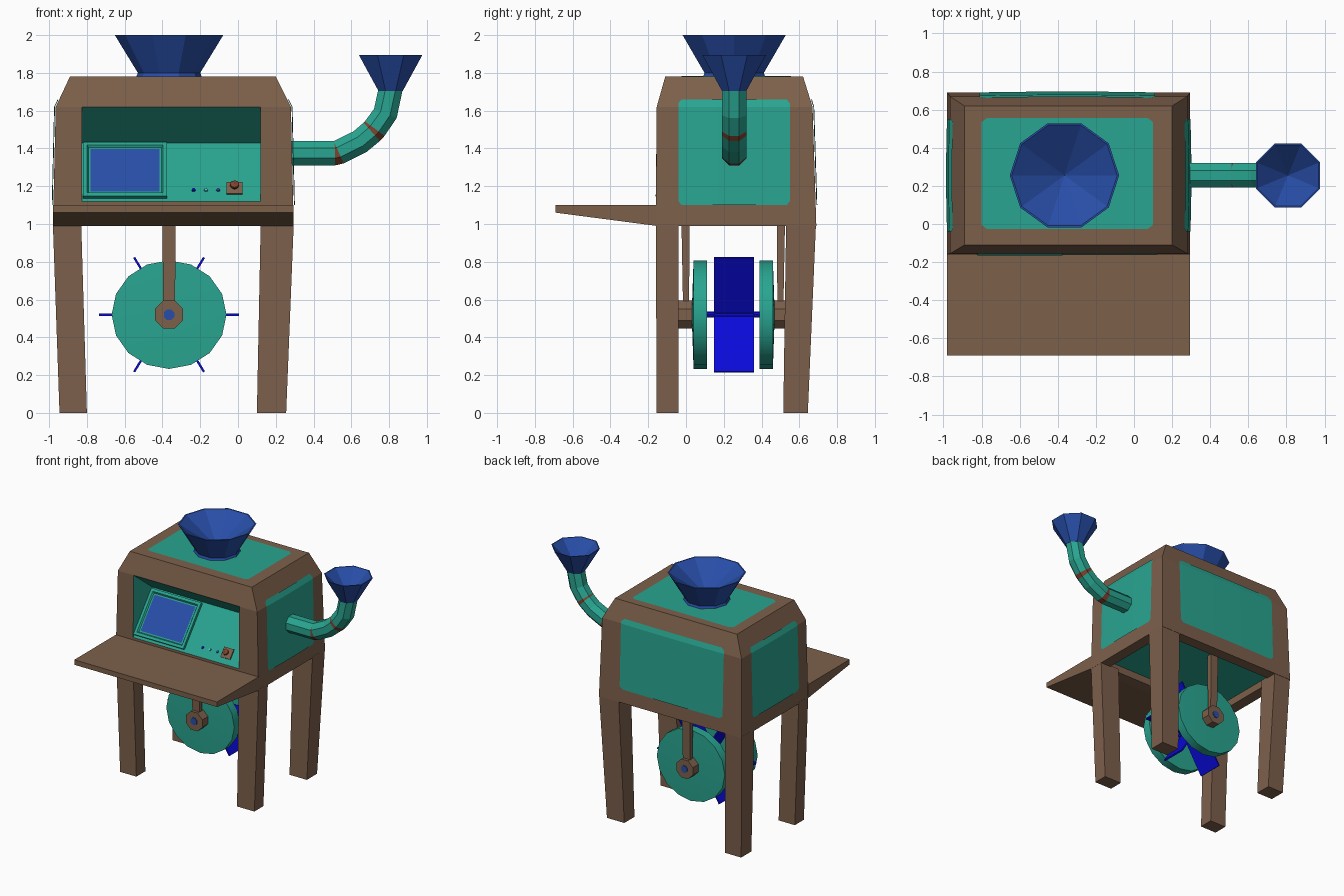
import bpy, bmesh, math
from mathutils import Vector, Matrix

if "Cube" in bpy.data.objects:
    bpy.data.objects.remove(bpy.data.objects["Cube"])


def material(name, rgb):
    m = bpy.data.materials.new(name)
    m.diffuse_color = (*rgb, 1)
    m.use_nodes = True
    m.node_tree.nodes["Principled BSDF"].inputs["Base Color"].default_value = m.diffuse_color
    return m


BROWN = material("brown wood", (0.205, 0.117, 0.07))
TEAL = material("teal metal", (0.022, 0.376, 0.28))
BLUE = material("blue", (0.021, 0.076, 0.39))
VIVID = material("vivid blue", (0.003, 0.003, 0.70))
RUST = material("rust red", (0.22, 0.055, 0.028))
CYAN = material("pale cyan", (0.08, 0.55, 0.55))


def finish(name, bm, mats, matrix=None, normals=True):
    bmesh.ops.remove_doubles(bm, verts=bm.verts, dist=1e-5)
    if normals:
        bmesh.ops.recalc_face_normals(bm, faces=bm.faces)
    me = bpy.data.meshes.new(name)
    bm.to_mesh(me)
    bm.free()
    for m in mats:
        me.materials.append(m)
    ob = bpy.data.objects.new(name, me)
    bpy.context.collection.objects.link(ob)
    if matrix:
        ob.matrix_world = matrix
    return ob


def skin(name, rings, mats, caps=True, matrix=None, rule=None):
    """Join rings of equal point count; rule(i) gives the material of band i."""
    bm = bmesh.new()
    vs = [[bm.verts.new(p) for p in r] for r in rings]
    n = len(vs[0])
    for i in range(len(vs) - 1):
        for k in range(n):
            f = bm.faces.new((vs[i][k], vs[i][(k + 1) % n], vs[i + 1][(k + 1) % n], vs[i + 1][k]))
            f.material_index = rule(i) if rule else 0
    if caps:
        bm.faces.new(vs[0])
        bm.faces.new(vs[-1])
    return finish(name, bm, mats, matrix)


def rect(z, x0, x1, y0, y1):
    return [(x0, y0, z), (x1, y0, z), (x1, y1, z), (x0, y1, z)]


def lathe(name, prof, n, loc, mat, axis='Z', phase=0.0, zs=1.0, matrix=None):
    rings = []
    for r, h in prof:
        ring = []
        for k in range(n):
            a = phase + 2 * math.pi * k / n
            c, s = max(r, 1e-7) * math.cos(a), max(r, 1e-7) * math.sin(a) * zs
            ring.append(Vector(loc) + Vector((c, s, h) if axis == 'Z' else (c, h, s)))
        rings.append(ring)
    return skin(name, rings, [mat], caps=False, matrix=matrix)


# ---- Cabinet: tapered brown shell with a teal wedge-shaped recess in front
LEVELS = [(0.99, -0.98, 0.295, -0.16, 0.69), (1.62, -0.965, 0.28, -0.155, 0.67),
          (1.78, -0.89, 0.20, -0.11, 0.62)]
bm = bmesh.new()
R = [[bm.verts.new(p) for p in rect(*l)] for l in LEVELS]
OX0, OX1, OZ0, OZ1 = -0.825, 0.12, 1.12, 1.62
a, b = [bm.verts.new((x, -0.16, OZ0)) for x in (OX0, OX1)]
d, c = [bm.verts.new((x, -0.155, OZ1)) for x in (OX0, OX1)]
e, g = [bm.verts.new((x, 0.09, 1.43)) for x in (OX0, OX1)]
for k in (1, 2, 3):
    m = (k + 1) % 4
    bm.faces.new((R[0][k], R[0][m], R[1][m], R[1][k]))
for k in (1, 2, 3):
    m = (k + 1) % 4
    bm.faces.new((R[1][k], R[1][m], R[2][m], R[2][k]))
bm.faces.new((R[1][0], d, c, R[1][1], R[2][1], R[2][0]))
bm.faces.new(R[2])
bm.faces.new((R[0][0], R[0][1], b, a))
bm.faces.new((R[0][0], a, d, R[1][0]))
bm.faces.new((R[0][1], R[1][1], c, b))
for q in ((a, b, g, e), (e, g, c, d), (a, e, d), (b, c, g)):
    bm.faces.new(q).material_index = 1
bottom = bm.faces.new(R[0][::-1])
bmesh.ops.recalc_face_normals(bm, faces=bm.faces)
bmesh.ops.inset_region(bm, faces=[bottom], thickness=0.13)
bmesh.ops.inset_region(bm, faces=[bottom], thickness=0.001, depth=-0.06)
bottom.material_index = 1
finish("cabinet", bm, [BROWN, TEAL])


# ---- Teal side, back and top panels, slightly bulged
def panel(name, u0, u1, rows, place):
    bm = bmesh.new()
    cols = []
    for t in (0, 0.03, 0.35, 0.65, 0.97, 1):
        trim = 0.02 if t in (0, 1) else 0
        lift = 0.004 + 0.02 * t * (1 - t)
        vals = [rows[0] + trim] + rows[1:-1] + [rows[-1] - trim]
        cols.append([bm.verts.new(place(u0 + (u1 - u0) * t, v, lift)) for v in vals])
    for p, q in zip(cols, cols[1:]):
        for i in range(len(rows) - 1):
            bm.faces.new((p[i], q[i], q[i + 1], p[i + 1]))
    bmesh.ops.recalc_face_normals(bm, faces=bm.faces)
    centre = Vector((-0.345, 0.26, 1.35))
    f = bm.faces[:][2]
    if f.normal.dot(f.calc_center_median() - centre) < 0:
        bmesh.ops.reverse_faces(bm, faces=bm.faces)
    finish(name, bm, [TEAL], normals=False)


def wall(z, i):
    """Cabinet wall position at height z (i is the column of LEVELS)."""
    p, q = (LEVELS[0], LEVELS[1]) if z <= 1.62 else (LEVELS[1], LEVELS[2])
    return p[i] + (q[i] - p[i]) * (z - p[0]) / (q[0] - p[0])


ROWS = [1.10, 1.36, 1.62, 1.66]
panel("right_panel", -0.04, 0.55, ROWS, lambda u, z, l: (wall(z, 2) + l, u, z))
panel("left_panel", -0.04, 0.55, ROWS, lambda u, z, l: (wall(z, 1) - l, u, z))
panel("back_panel", -0.81, 0.11, ROWS, lambda u, z, l: (u, wall(z, 4) + l, z))
panel("top_panel", -0.80, 0.10, [-0.025, 0.255, 0.555], lambda u, v, l: (u, v, 1.779 + l * 0.4))

# ---- Front shelf with sloping underside
skin("front_shelf", [[(x, -0.69, 1.06), (x, -0.69, 1.10), (x, -0.155, 1.10), (x, -0.155, 0.99)]
                     for x in (-0.98, 0.295)], [BROWN])

# ---- Four tapered legs
for xn, xb, xt in (("left", (-0.945, -0.80), (-0.98, -0.83)), ("right", (0.10, 0.255), (0.12, 0.295))):
    for yn, yb, yt in (("front", (-0.155, -0.04), (-0.16, -0.04)), ("back", (0.515, 0.645), (0.53, 0.688))):
        skin(f"{yn}_{xn}_leg", [rect(0, *xb, *yb), rect(1.0, *xt, *yt)], [BROWN])

# ---- Main hopper and pipe funnel
lathe("main_hopper", [(0, 1.775), (0.175, 1.775), (0.165, 1.80), (0.287, 2.0), (0.277, 2.0), (0, 1.81)],
      10, (-0.365, 0.255, 0), BLUE)
lathe("pipe_funnel", [(0, 1.705), (0.07, 1.705), (0.182, 1.895), (0.174, 1.895), (0, 1.73)],
      8, (0.808, 0.255, 0), BLUE, phase=math.pi / 8)

# ---- Bent octagonal pipe with rust joint bands
PATH = [(0.27, 1.375), (0.513, 1.375), (0.533, 1.38), (0.645, 1.435), (0.708, 1.488),
        (0.724, 1.505), (0.78, 1.585), (0.808, 1.715)]
rings = []
for i, (x, z) in enumerate(PATH):
    p, q = PATH[max(i - 1, 0)], PATH[min(i + 1, len(PATH) - 1)]
    t = Vector((q[0] - p[0], 0, q[1] - p[1])).normalized()
    if i == len(PATH) - 1:
        t = Vector((0, 0, 1))
    side = Vector((-t.z, 0, t.x))
    rings.append([Vector((x, 0.255, z)) + 0.07 * (math.cos(w) * side + math.sin(w) * Vector((0, 1, 0)))
                  for w in [math.pi / 8 + k * math.pi / 4 for k in range(8)]])
skin("feed_pipe", rings, [TEAL, RUST], rule=lambda i: 1 if i in (1, 4) else 0)

# ---- Paddle wheel: discs, hubs, axle caps and struts mirrored about y = 0.25
AX = (-0.365, 0, 0.52)
for nm, f in (("front", lambda h: h), ("back", lambda h: 0.5 - h)):
    disc = lathe(f"{nm}_wheel_disc", [(0, f(0.03)), (0.304, f(0.04)), (0.304, f(0.11)), (0, f(0.11))],
                 16, AX, TEAL, 'Y', zs=0.945)
    bpy.context.view_layer.objects.active = disc
    disc.select_set(True)
    bpy.ops.object.shade_smooth_by_angle(angle=math.radians(30))
    disc.select_set(False)
    lathe(f"{nm}_hub", [(0, f(-0.04)), (0.08, f(-0.04)), (0.08, f(0.036)), (0, f(0.036))],
          8, AX, BROWN, 'Y', math.pi / 8)
    lathe(f"{nm}_axle_cap", [(0, f(-0.046)), (0.03, f(-0.046)), (0.03, f(0.0)), (0, f(0.0))],
          8, AX, BLUE, 'Y', math.pi / 8)
    ys, yt = sorted((f(-0.016), f(0.016))), sorted((f(-0.025), f(0.02)))
    skin(f"{nm}_strut", [rect(0.58, -0.397, -0.333, *ys), rect(1.055, -0.40, -0.33, *yt)], [BROWN])
lathe("wheel_axle", [(0, 0.10), (0.016, 0.10), (0.016, 0.40), (0, 0.40)], 8, AX, VIVID, 'Y')
for k in range(3):
    w = k * math.pi / 3
    u, v = Vector((math.cos(w), 0, math.sin(w) * 0.945)), Vector((-math.sin(w), 0, math.cos(w)))
    skin(f"paddle_pair_{k + 1}", [[Vector(AX) + Vector((0, y, 0)) + s * 0.37 * u + r * 0.006 * v
                                   for s, r in ((-1, -1), (1, -1), (1, 1), (-1, 1))]
                                  for y in (0.147, 0.36)], [VIVID])

# ---- Control panel parts, placed in the frame of the sloped recess face
up = Vector((0, 0.25, 0.31)).normalized()
out = Vector((0, -up.z, up.y))
SLOPE = Matrix(((1, 0, 0, 0), (0, up.y, out.y, -0.16), (0, up.z, out.z, 1.12), (0, 0, 0, 1)))

bm = bmesh.new()
lo = [bm.verts.new(p) for p in rect(-0.002, -0.82, -0.375, 0.02, 0.387)]
hi = [bm.verts.new(p) for p in rect(0.022, -0.82, -0.375, 0.02, 0.387)]
for k in range(4):
    bm.faces.new((lo[k], lo[(k + 1) % 4], hi[(k + 1) % 4], hi[k]))
bm.faces.new(lo[::-1])
face = bm.faces.new(hi)
bm.normal_update()
bmesh.ops.inset_region(bm, faces=[face], thickness=0.03)
bmesh.ops.inset_region(bm, faces=[face], thickness=0.012, depth=-0.012)
bmesh.ops.inset_region(bm, faces=[face], thickness=0.015)
face.material_index = 1
finish("screen", bm, [TEAL, BLUE], SLOPE)

skin("joystick_plate", [rect(-0.002, -0.06, 0.025, 0.045, 0.125), rect(0.01, -0.06, 0.025, 0.045, 0.125)],
     [BROWN], matrix=SLOPE)
lathe("joystick", [(0, 0.005), (0.012, 0.005), (0.012, 0.025), (0.024, 0.028), (0.024, 0.042), (0, 0.05)],
      8, (-0.018, 0.085, 0), RUST, matrix=SLOPE)
for i, (x, m) in enumerate(((-0.235, VIVID), (-0.17, CYAN), (-0.105, BLUE))):
    lathe(f"button_{i + 1}", [(0, 0), (0.011, 0), (0.009, 0.008), (0, 0.008)], 6, (x, 0.075, 0), m, matrix=SLOPE)
